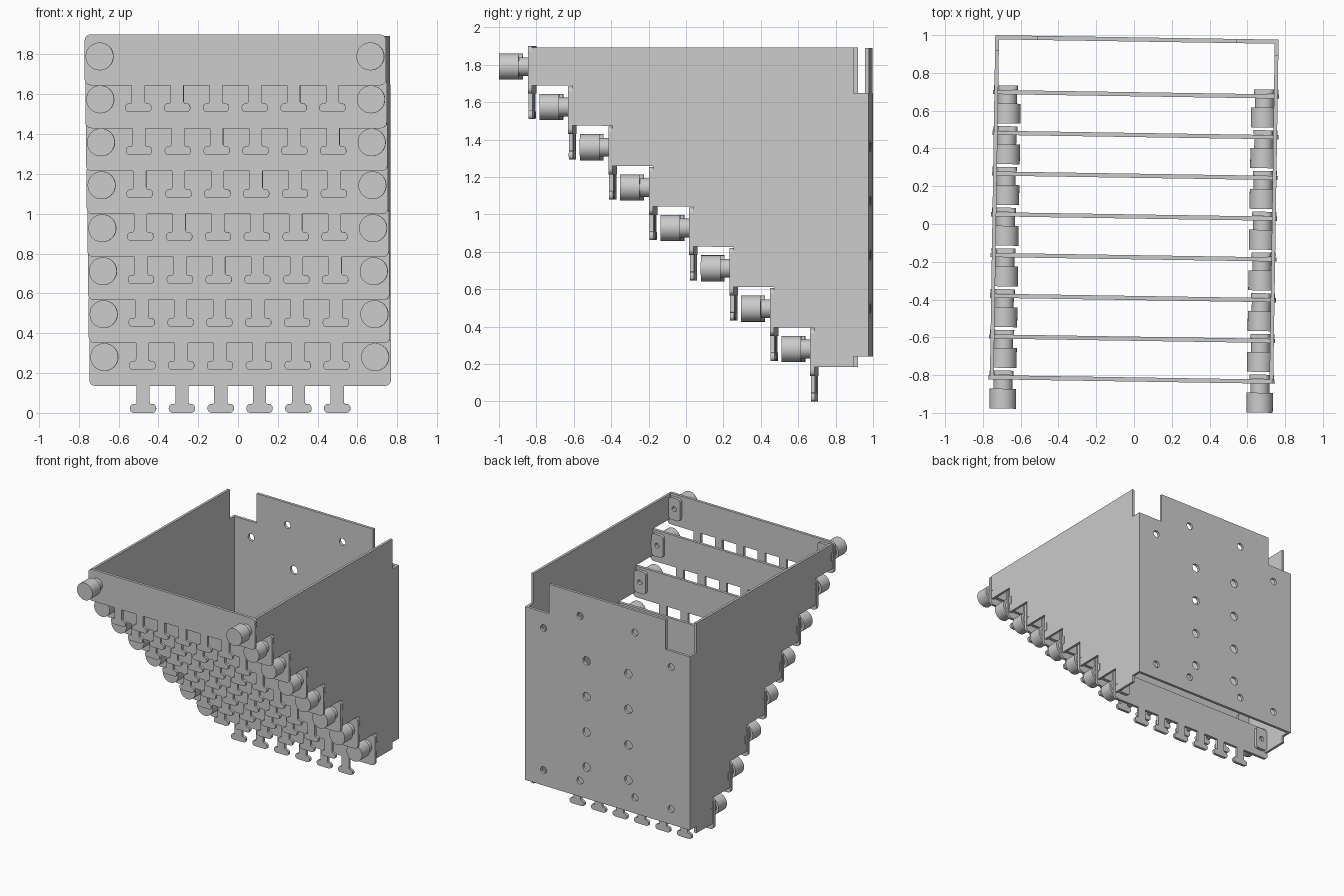
import bpy, bmesh, math
from mathutils import Matrix, Vector

if "Cube" in bpy.data.objects:
    bpy.data.objects.remove(bpy.data.objects["Cube"])

TURN = Matrix.Rotation(math.radians(-0.9), 4, 'Z')   # whole model sits slightly turned
STEP, ROWS = 0.2157, 8
PLATE_Y, PLATE_TOP, PLATE_BOTTOM = -0.823, 1.90, 1.645
# profile (u, v, depth) -> world
FRONTAL = Matrix(((1, 0, 0, 0), (0, 0, 1, 0), (0, 1, 0, 0), (0, 0, 0, 1)))
SIDEWAYS = Matrix(((0, 0, 1, 0), (1, 0, 0, 0), (0, 1, 0, 0), (0, 0, 0, 1)))


def rounded(points, n=5):
    """Outline from (u, v, radius) corners, with filleted corners."""
    out = []
    for i, (x, y, r) in enumerate(points):
        p = Vector((x, y))
        if r == 0:
            out.append(p)
            continue
        a = (Vector(points[i - 1][:2]) - p).normalized()
        b = (Vector(points[(i + 1) % len(points)][:2]) - p).normalized()
        c = p + (a + b) * r              # right-angle corners only
        for k in range(n + 1):
            t = k / n * math.pi / 2
            out.append(c - b * r * math.cos(t) - a * r * math.sin(t))
    return out


def circle(x, y, r, n=20):
    return [Vector((x + r * math.cos(math.tau * k / n), y + r * math.sin(math.tau * k / n)))
            for k in range(n)]


def add(name, mesh):
    mesh.transform(TURN)
    ob = bpy.data.objects.new(name, mesh)
    bpy.context.collection.objects.link(ob)
    return ob


def sheet(name, outlines, basis, lo, hi):
    """Flat sheet with holes, extruded between depths lo and hi."""
    cu = bpy.data.curves.new(name, 'CURVE')
    cu.dimensions, cu.fill_mode, cu.extrude = '2D', 'BOTH', (hi - lo) / 2
    for pts in outlines:
        sp = cu.splines.new('POLY')
        sp.points.add(len(pts) - 1)
        for q, p in zip(sp.points, pts):
            q.co = (p[0], p[1], 0, 1)
        sp.use_cyclic_u = True
    tmp = bpy.data.objects.new("tmp", cu)
    bpy.context.collection.objects.link(tmp)
    bpy.context.view_layer.update()
    mesh = bpy.data.meshes.new_from_object(
        tmp.evaluated_get(bpy.context.evaluated_depsgraph_get()))
    bpy.data.objects.remove(tmp)
    mesh.materials.clear()
    mesh.transform(basis @ Matrix.Translation((0, 0, (lo + hi) / 2)))
    bm = bmesh.new()
    bm.from_mesh(mesh)
    bmesh.ops.remove_doubles(bm, verts=bm.verts, dist=1e-5)
    bmesh.ops.recalc_face_normals(bm, faces=bm.faces)
    for f in bm.faces:
        f.smooth = False
    bm.to_mesh(mesh)
    bm.free()
    return add(name, mesh)


def knob(name, x, y, z):
    bm = bmesh.new()
    for r, y0, y1 in ((0.07, y - 0.165, y - 0.06), (0.05, y - 0.061, y - 0.01)):
        m = Matrix.Translation((x, (y0 + y1) / 2, z)) @ Matrix.Rotation(math.pi / 2, 4, 'X')
        bmesh.ops.create_cone(bm, cap_ends=True, segments=32, radius1=r, radius2=r,
                              depth=y1 - y0, matrix=m)
    for f in bm.faces:
        f.smooth = len(f.verts) == 4
    for e in bm.edges:
        e.smooth = all(f.smooth for f in e.link_faces)
    mesh = bpy.data.meshes.new(name)
    bm.to_mesh(mesh)
    bm.free()
    add(name, mesh)


# stepped side panels
stairs = []
for i in range(ROWS):
    y = PLATE_Y + 0.011 + i * STEP
    stairs += [(y, 1.892 - i * STEP if i == 0 else 1.90 - i * STEP + 0.005),
               (y, 1.69 - i * STEP)]
stairs += [(0.907, 0.185), (0.907, 0.24), (0.967, 0.24), (0.967, 1.65), (0.907, 1.65), (0.907, 1.892)]
stairs[-7] = (stairs[-7][0], 0.185)
sheet("side_panel_right", [stairs], SIDEWAYS, 0.73, 0.75)
sheet("side_panel_left", [stairs], SIDEWAYS, -0.75, -0.73)

# back panel with notched top corners and drilled holes
outline = [(-0.75, 0.24), (0.75, 0.24), (0.75, 1.65), (0.53, 1.65), (0.53, 1.89),
           (-0.53, 1.89), (-0.53, 1.65), (-0.75, 1.65)]
holes = [(0.25, 1.71, 0.028), (0.58, 1.52, 0.028), (0.25, 0.37, 0.028), (0.58, 0.365, 0.028),
         (0.19, 1.36, 0.034), (0.19, 1.07, 0.034), (0.19, 0.78, 0.034), (0.19, 0.495, 0.034)]
sheet("back_panel", [outline] + [circle(s * x, z, r) for x, z, r in holes for s in (-1, 1)],
      FRONTAL, 0.966, 0.988)

# front plates with hanging T hooks, knobs and fixing brackets
for i in range(ROWS):
    dz, y = -i * STEP, PLATE_Y + i * STEP
    b, t = PLATE_BOTTOM + dz, PLATE_TOP + dz
    foot = b - 0.135
    pts = [(0.757, b, 0.03), (0.757, t, 0.03), (-0.757, t, 0.03), (-0.757, b, 0.03)]
    for k in range(6):
        c = (k - 2.5) * 0.195
        pts += [(c - 0.033, b, 0), (c - 0.033, foot + 0.045, 0.008),
                (c - 0.066, foot + 0.045, 0.02), (c - 0.066, foot, 0.02),
                (c + 0.066, foot, 0.02), (c + 0.066, foot + 0.045, 0.02),
                (c + 0.033, foot + 0.045, 0.008), (c + 0.033, b, 0)]
    sheet(f"hook_plate_{i}", [rounded(pts)], FRONTAL, y - 0.011, y + 0.011)
    z = 1.79 + dz
    for s, side in ((-1, "left"), (1, "right")):
        knob(f"knob_{side}_{i}", s * 0.68, y, z)
        br = [(0.625, z - 0.09, 0.025), (0.729, z - 0.09, 0.025), (0.729, z - 0.033, 0),
              (0.753, z - 0.033, 0), (0.753, z + 0.033, 0), (0.729, z + 0.033, 0),
              (0.729, z + 0.09, 0.025), (0.625, z + 0.09, 0.025)]
        br = [(s * u, v, r) for u, v, r in br]
        sheet(f"bracket_{side}_{i}", [rounded(br), circle(s * 0.678, z, 0.02, 16)],
              FRONTAL, y + 0.012, y + 0.036)
